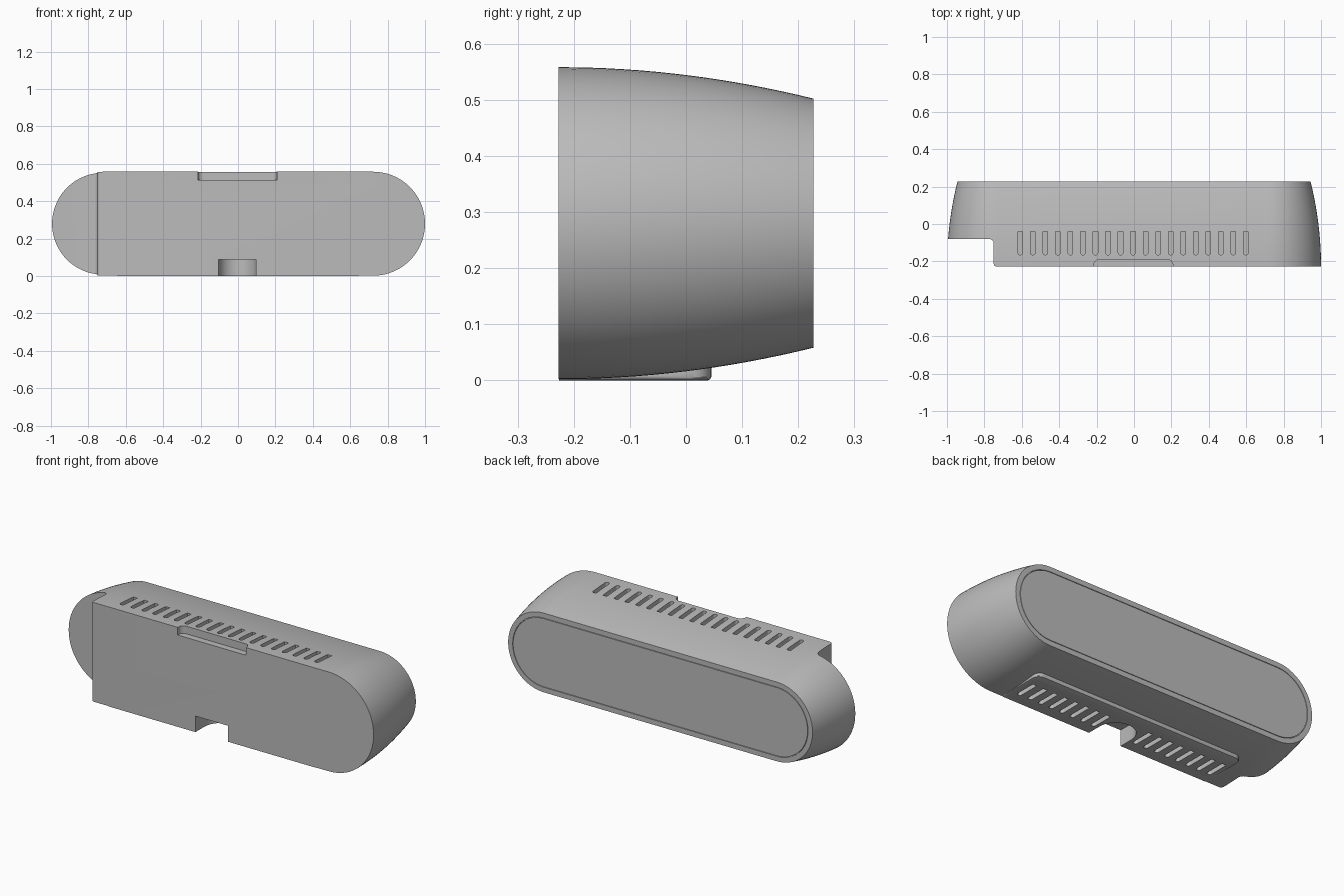
import bpy, bmesh
from math import cos, sin, pi, radians

cube = bpy.data.objects.get("Cube")
if cube:
    bpy.data.objects.remove(cube, do_unlink=True)

grey = bpy.data.materials.new("plain grey")
grey.use_nodes = True
colour = (0.5, 0.5, 0.5, 1)
grey.diffuse_color = colour
grey.node_tree.nodes["Principled BSDF"].inputs["Base Color"].default_value = colour

RADIUS, MID = 0.278, 0.28
FRONT, BACK = -0.227, 0.227
TAPER = 0.056


def arc(cx, cy, r, a0, a1, n=10):
    return [(cx + r * cos(radians(a0 + (a1 - a0) * i / n)),
             cy + r * sin(radians(a0 + (a1 - a0) * i / n))) for i in range(n + 1)]


def loft(name, rings):
    """Skin a list of equal point rings and cap both ends."""
    bm = bmesh.new()
    loops = [[bm.verts.new(p) for p in ring] for ring in rings]
    n = len(loops[0])
    for a, b in zip(loops, loops[1:]):
        for i in range(n):
            j = (i + 1) % n
            bm.faces.new((a[i], a[j], b[j], b[i]))
    bm.faces.new(loops[0])
    bm.faces.new(loops[-1])
    bmesh.ops.recalc_face_normals(bm, faces=bm.faces)
    mesh = bpy.data.meshes.new(name)
    bm.to_mesh(mesh)
    bm.free()
    mesh.materials.append(grey)
    obj = bpy.data.objects.new(name, mesh)
    bpy.context.collection.objects.link(obj)
    return obj


def prism(name, outline, z0, z1):
    return loft(name, [[(x, y, z) for x, y in outline] for z in (z0, z1)])


def rounded_back(x0, x1, y0, y1, r):
    """Rectangle with both corners at y1 rounded."""
    return ([(x0, y0), (x1, y0)] + arc(x1 - r, y1 - r, r, 0, 90)
            + arc(x0 + r, y1 - r, r, 90, 180))


def combine(target, tool, operation):
    mod = target.modifiers.new(operation.lower(), 'BOOLEAN')
    mod.operation, mod.solver, mod.object = operation, 'EXACT', tool
    bpy.context.view_layer.update()
    deps = bpy.context.evaluated_depsgraph_get()
    result = bpy.data.meshes.new_from_object(target.evaluated_get(deps))
    target.modifiers.clear()
    target.data = result
    bpy.data.objects.remove(tool, do_unlink=True)


def stadium(inset, y):
    r, half = RADIUS - inset, 1 - RADIUS
    pts = arc(half, MID, r, -90, 90, 40) + arc(-half, MID, r, 90, 270, 40)
    return [(x, y, z) for x, z in pts]


# Tapered body, ending in a fine seam around the back cover
rings = []
for i in range(17):
    t = i / 16
    rings.append(stadium(TAPER * t * t, FRONT + (BACK - FRONT) * t))
seam = TAPER + 0.028
rings += [stadium(seam, BACK), stadium(seam, BACK - 0.006),
          stadium(seam + 0.003, BACK - 0.006), stadium(seam + 0.003, BACK)]
body = loft("vented_body", rings)

# Flat foot pad underneath, with softened lower edge
pad_rings = []
for z, s in ((0, 0.006), (0.002, 0.002), (0.006, 0), (0.1, 0)):
    outline = rounded_back(-0.65 + s, 0.65 - s, FRONT + 0.0005, 0.045 - s, 0.04)
    pad_rings.append([(x, y, z) for x, y in outline])
combine(body, loft("foot_pad", pad_rings), 'UNION')

# Step at the right end
step = ([(-1.2, -0.5), (-0.735, -0.5)] + arc(-0.735, FRONT + 0.015, 0.015, 270, 180)
        + arc(-0.775, -0.105, 0.025, 0, 90) + [(-1.2, -0.08)])
combine(body, prism("step_cutter", step, -0.2, 0.8), 'DIFFERENCE')

# Finger recess in the top front edge
combine(body, prism("recess_cutter", rounded_back(-0.215, 0.208, -0.4, -0.19, 0.03),
                    0.515, 0.7), 'DIFFERENCE')

# Round-ended cable opening in the bottom front edge
combine(body, prism("cable_cutter", rounded_back(-0.105, 0.097, -0.4, -0.045, 0.1),
                    -0.1, 0.09), 'DIFFERENCE')

# Vent slots along the top, and underneath on both sides of the opening
PITCH = 0.067
for k in range(-9, 10):
    x = k * PITCH - 0.005
    slot = arc(x, -0.153, 0.0125, 180, 360) + [(x + 0.0125, -0.04), (x - 0.0125, -0.04)]
    combine(body, prism("top_slot_cutter", slot, 0.523, 0.7), 'DIFFERENCE')
    if abs(k) > 1:
        combine(body, prism("bottom_slot_cutter", slot, -0.1, 0.03), 'DIFFERENCE')

# Smooth curved walls, crisp edges
bpy.ops.object.select_all(action='DESELECT')
body.select_set(True)
bpy.context.view_layer.objects.active = body
bpy.ops.object.shade_smooth_by_angle(angle=pi / 6)
